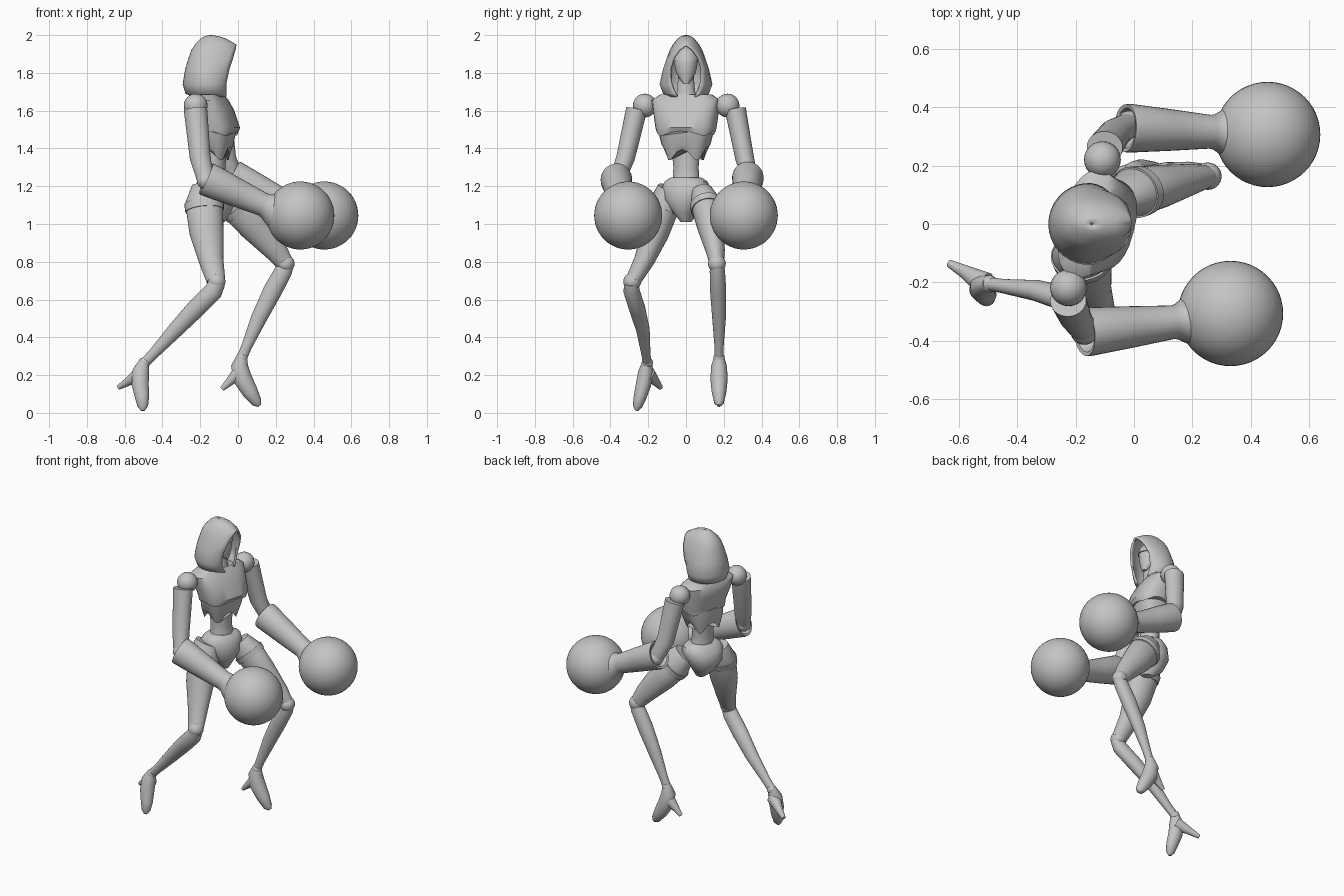
import bpy, bmesh, math
from mathutils import Vector

if "Cube" in bpy.data.objects:
    bpy.data.objects.remove(bpy.data.objects["Cube"])

clay = bpy.data.materials.new("clay_grey")
clay.use_nodes = True
clay.diffuse_color = (0.55, 0.55, 0.55, 1)
clay.node_tree.nodes["Principled BSDF"].inputs["Base Color"].default_value = clay.diffuse_color
SIDES = 28
FORWARD, UP = Vector((1, 0, 0)), Vector((0, 0, 1))


def finish(name, bm, angle=40):
    """Turn a bmesh into a shaded object."""
    bmesh.ops.recalc_face_normals(bm, faces=bm.faces)
    mesh = bpy.data.meshes.new(name)
    bm.to_mesh(mesh)
    bm.free()
    mesh.materials.append(clay)
    obj = bpy.data.objects.new(name, mesh)
    bpy.context.collection.objects.link(obj)
    bpy.ops.object.select_all(action="DESELECT")
    bpy.context.view_layer.objects.active = obj
    obj.select_set(True)
    bpy.ops.object.shade_smooth_by_angle(angle=math.radians(angle))
    return obj


def ring(center, u, v, ru, rv, power=1.0):
    """Closed rounded cross-section; a power below one makes it boxier."""
    points = []
    for i in range(SIDES):
        a = math.tau * i / SIDES
        c, s = math.cos(a), math.sin(a)
        c = math.copysign(abs(c) ** power, c)
        s = math.copysign(abs(s) ** power, s)
        points.append(center + u * ru * c + v * rv * s)
    return points


def loft(name, rings, closed=True, caps=True, angle=40):
    bm = bmesh.new()
    rows = [[bm.verts.new(p) for p in r] for r in rings]
    count = len(rows[0])
    for low, high in zip(rows, rows[1:]):
        for i in range(count if closed else count - 1):
            j = (i + 1) % count
            bm.faces.new((low[i], low[j], high[j], high[i]))
    if caps:
        bm.faces.new(rows[0])
        bm.faces.new(rows[-1])
    return finish(name, bm, angle)


def limb(name, sections, flat=1.0, hint=FORWARD, axis=None):
    """Tube through (x, y, z, radius) sections; flat narrows it sideways."""
    centers = [Vector(s[:3]) for s in sections]
    rings = []
    for i, (c, s) in enumerate(zip(centers, sections)):
        t = axis or centers[min(i + 1, len(centers) - 1)] - centers[max(i - 1, 0)]
        t = t.normalized()
        u = (hint - t * t.dot(hint)).normalized()
        rings.append(ring(c, u, t.cross(u), s[3], s[3] * flat))
    return loft(name, rings)


def body(name, sections, yaw, power=1.0, wave=0.0):
    """Stack of level (z, x, depth, width) sections turned by yaw degrees."""
    a = math.radians(yaw)
    depth = Vector((math.cos(a), -math.sin(a), 0))
    width = Vector((math.sin(a), math.cos(a), 0))
    rings = [ring(Vector((x, 0, z)), depth, width, d, w, power) for z, x, d, w in sections]
    for i, p in enumerate(rings[0]):
        p.z += wave * math.cos(4 * math.tau * i / SIDES)
    return loft(name, rings)


def ball(name, center, radius, segments=24):
    bm = bmesh.new()
    bmesh.ops.create_uvsphere(bm, u_segments=segments, v_segments=segments // 2, radius=radius)
    bmesh.ops.translate(bm, vec=center, verts=bm.verts)
    return finish(name, bm, 60)


# Torso, twisted so that the left shoulder leads
body("upper_chest", [(1.48, -.115, .105, .155), (1.51, -.11, .112, .162), (1.60, -.14, .11, .175),
                     (1.655, -.155, .092, .185), (1.685, -.155, .07, .14)], 14.8, .8, .012)
body("rib_cage", [(1.365, -.13, .08, .102), (1.42, -.125, .095, .13),
                  (1.50, -.115, .1, .15)], 14.8, .85, .03)
body("waist", [(1.18, -.12, .075, .09), (1.24, -.12, .06, .072), (1.30, -.125, .057, .068),
               (1.42, -.125, .065, .08)], 20)
body("pelvis", [(1.01, -.105, .035, .025), (1.06, -.12, .085, .06), (1.13, -.125, .115, .115),
                (1.19, -.125, .105, .13), (1.225, -.12, .085, .118), (1.245, -.12, .065, .085)], 25, .9)
body("neck", [(1.65, -.14, .065, .075), (1.70, -.135, .045, .048), (1.82, -.13, .038, .038)], 0)

# Head under the hood, with a raised brow piece
body("face", [(1.745, -.085, .014, .016), (1.765, -.095, .028, .032), (1.80, -.115, .055, .052),
              (1.86, -.13, .076, .064), (1.90, -.135, .07, .058), (1.935, -.14, .035, .03)], 0)
body("brow", [(1.862, -.13, .082, .068), (1.905, -.135, .075, .062), (1.94, -.14, .036, .032)], 0)

# Hood: arcs running from one opening edge around the back to the other
hood_rows = [  # z, back x, half width, opening x, opening half width
    (1.672, -.24, .09, -.06, .05), (1.69, -.278, .122, -.06, .06), (1.74, -.293, .14, -.062, .08),
    (1.82, -.28, .122, -.045, .088), (1.88, -.262, .102, -.025, .07), (1.925, -.245, .085, -.012, .035),
    (1.95, -.228, .07, -.008, 0), (1.98, -.20, .046, -.06, 0), (1.995, -.175, .024, -.105, 0),
    (2.0, -.15, .004, -.14, 0)]
arcs = []
for z, back, width, edge, gap in hood_rows:
    start = math.asin(gap / width)
    middle = (back + edge) / 2 if z > 1.96 else -.155
    arc = []
    for i in range(SIDES + 1):
        a = start + (math.tau - 2 * start) * i / SIDES
        c = math.cos(a)
        reach = (edge - middle) / math.cos(start) if c > 0 else middle - back
        arc.append(Vector((middle + reach * c, width * math.sin(a), z)))
    arcs.append(arc)
hood = loft("hood", arcs, closed=False, caps=False, angle=55)
bm = bmesh.new()
bm.from_mesh(hood.data)
bmesh.ops.remove_doubles(bm, verts=bm.verts, dist=.0005)
bmesh.ops.recalc_face_normals(bm, faces=bm.faces)
bm.to_mesh(hood.data)
bm.free()
shell = hood.modifiers.new("thickness", "SOLIDIFY")
shell.thickness, shell.offset = .012, -1

# Arms: shoulder ball, upper arm, open-ended gauntlet and large round fist
arms = {
    "left": ((-.108, .22, 1.627), (-.10, .262, 1.605), (-.065, .31, 1.35), (-.015, .34, 1.23),
             (-.03, .328, 1.25), (.27, .315, 1.105), (.457, .306, 1.045)),
    "right": ((-.224, -.218, 1.627), (-.225, -.262, 1.605), (-.2, -.32, 1.35), (-.17, -.365, 1.23),
              (-.17, -.37, 1.24), (.14, -.335, 1.10), (.33, -.306, 1.045))}
for side, (shoulder, top, middle, low, elbow, wrist, fist) in arms.items():
    ball(side + "_shoulder", shoulder, .063)
    limb(side + "_upper_arm", [(*top, .062), (*middle, .055), (*low, .046)], .9)
    ball(side + "_elbow", low, .048)
    start, axis = Vector(elbow), Vector(wrist) - Vector(elbow)
    profile = [(.2, .05), (.01, .074), (0, .088), (.04, .09), (.5, .077), (.97, .062),
               (1.03, .066), (1.1, .08), (1.18, .095)]
    limb(side + "_gauntlet", [(*(start + axis * t), r) for t, r in profile], .93, UP, axis)
    ball(side + "_fist", fist, .18, 48)

# Legs: thigh, hip cuff, knee, shin
legs = {
    "left": ([(-.05, .085, 1.17, .07), (0, .108, 1.10, .1), (.09, .13, .99, .088),
              (.2, .155, .86, .062), (.25, .163, .79, .046)],
             [(.255, .164, .79, .042), (.24, .166, .75, .047), (.185, .17, .65, .05),
              (.11, .175, .5, .042), (.045, .175, .35, .028), (.02, .175, .29, .027)]),
    "right": ([(-.165, -.085, 1.19, .08), (-.18, -.11, 1.11, .1), (-.166, -.165, .95, .09),
               (-.143, -.22, .81, .066), (-.117, -.28, .70, .05)],
              [(-.11, -.29, .69, .044), (-.13, -.288, .645, .05), (-.225, -.258, .55, .05),
               (-.33, -.228, .44, .042), (-.45, -.212, .31, .028), (-.495, -.205, .265, .027)])}
for side, (thigh, shin) in legs.items():
    limb(side + "_thigh", thigh, .82)
    a, b = Vector(thigh[1]), Vector(thigh[2])
    limb(side + "_hip_cuff", [(*s[:3], s[3] + .005) for s in (a, a.lerp(b, .25))], .84)
    ball(side + "_knee", (Vector(thigh[-1][:3]) + Vector(shin[0][:3])) / 2, .047)
    limb(side + "_shin", shin, .86)
    ball(side + "_ankle", shin[-1][:3], .03)

# Pointed feet with a spike heel
limb("left_foot", [(.022, .175, .31, .024), (.008, .175, .25, .045), (.025, .175, .18, .05),
                   (.065, .175, .11, .042), (.1, .175, .055, .028), (.115, .175, .038, .01)], .92)
limb("left_heel", [(.015, .175, .22, .042), (-.04, .175, .17, .024), (-.085, .175, .125, .012)])
limb("right_foot", [(-.495, -.204, .28, .024), (-.515, -.212, .22, .045), (-.518, -.225, .15, .045),
                    (-.508, -.243, .085, .038), (-.504, -.257, .035, .028), (-.505, -.262, .012, .01)], .9)
limb("right_heel", [(-.51, -.205, .21, .042), (-.575, -.165, .17, .024), (-.632, -.135, .135, .013)])
